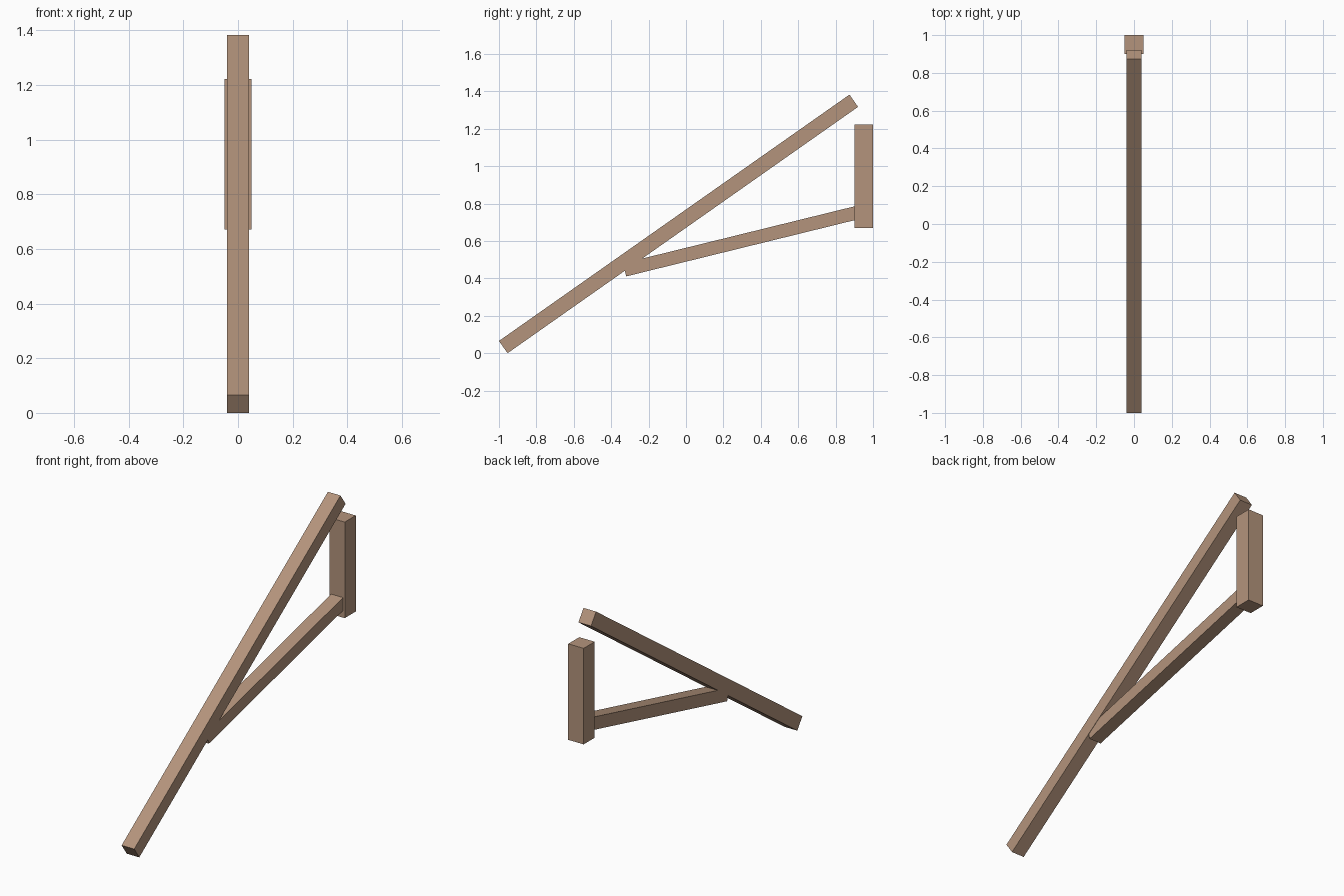
import bpy
from mathutils import Matrix, Vector

cube = bpy.data.objects.get("Cube")
if cube:
    bpy.data.objects.remove(cube, do_unlink=True)

# Plain wood
wood = bpy.data.materials.new("brown_wood")
wood.use_nodes = True
colour = (0.456, 0.296, 0.202, 1)
wood.diffuse_color = colour
wood.node_tree.nodes["Principled BSDF"].inputs["Base Color"].default_value = colour


def timber(name, start, end, width, depth):
    """Square-ended timber between two (y, z) points on the centre plane."""
    a, b = Vector((0, *start)), Vector((0, *end))
    along = b - a
    bpy.ops.mesh.primitive_cube_add(size=1)
    obj = bpy.context.object
    obj.name = name
    z = along.normalized()
    x = Vector((1, 0, 0))
    y = z.cross(x)
    turn = Matrix((x, y, z)).transposed().to_4x4()
    size = Matrix.Diagonal((width, depth, along.length, 1))
    obj.data.transform(turn @ size)
    obj.location = (a + b) / 2
    obj.data.materials.append(wood)
    return obj


# Long sloping rafter
timber("rafter", (-0.977, 0.033), (0.897, 1.35), 0.08, 0.08)
# Shallow brace from the rafter into the post
timber("brace", (-0.328, 0.446), (0.92, 0.753), 0.076, 0.072)
# Short upright post at the back
timber("post", (0.95, 0.67), (0.95, 1.222), 0.098, 0.1)
